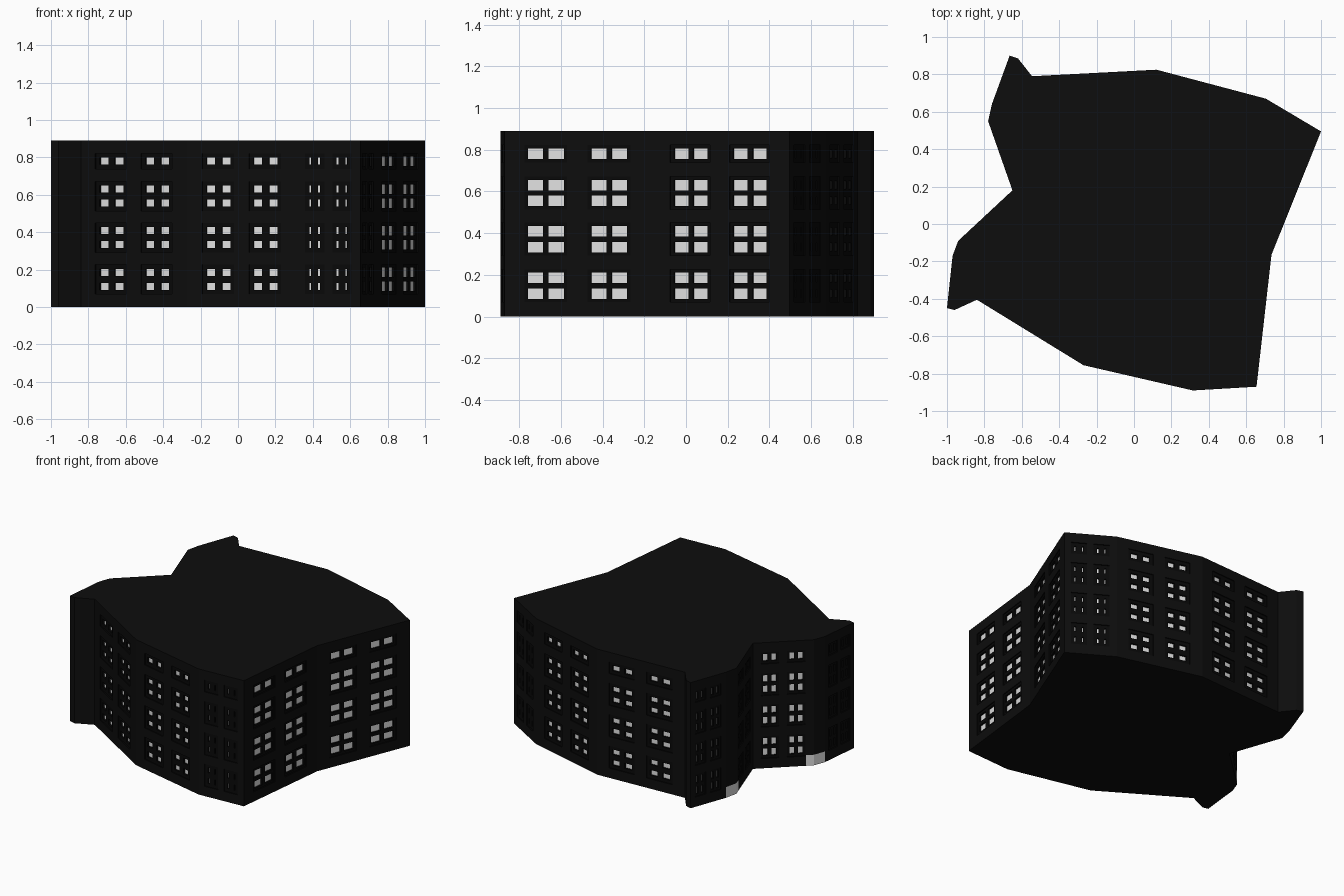
import bpy
import bmesh
from mathutils import Vector

if "Cube" in bpy.data.objects:
    bpy.data.objects.remove(bpy.data.objects["Cube"])

HEIGHT = 0.89
FRAME_DEPTH, PANE_DEPTH = 0.007, 0.02
PITCH_Z = 0.075
ENTRANCE_TOP = 0.075
WIDE, SLIM = 0.038, 0.025          # window bar thickness
STOREYS = [(0.148, 2), (0.371, 2), (0.593, 2), (0.78, 1)]   # centre, pane rows
GROUPS = (0.28, 0.71)              # window groups along a wall


def material(name, colour):
    m = bpy.data.materials.new(name)
    m.use_nodes = True
    m.diffuse_color = (*colour, 1)
    bsdf = m.node_tree.nodes["Principled BSDF"]
    bsdf.inputs["Base Color"].default_value = (*colour, 1)
    bsdf.inputs["Roughness"].default_value = 0.8
    return m


MATERIALS = [material("black_wall", (0.004, 0.004, 0.004)),
             material("dark_frame", (0.0025, 0.0025, 0.0025)),
             material("pale_glass", (0.75, 0.75, 0.75))]
WALL, FRAME, GLASS = range(3)

# Footprint corner, bar thickness (0 = no windows), entrance span on the wall that starts there
PLAN = [
    (0.655, -0.87, SLIM, None), (0.735, -0.165, SLIM, None),
    (1.0, 0.495, WIDE, None), (0.705, 0.67, WIDE, None),
    (0.12, 0.825, WIDE, None), (-0.545, 0.79, 0, None),
    (-0.62, 0.885, 0, None), (-0.665, 0.9, SLIM, None),
    (-0.76, 0.64, 0, (0, 1)), (-0.78, 0.55, SLIM, (0, 0.13)),
    (-0.65, 0.18, SLIM, (0.87, 1)), (-0.94, -0.09, 0, (0, 1)),
    (-0.97, -0.17, SLIM, None), (-1.0, -0.45, 0, None),
    (-0.96, -0.46, 0, None), (-0.84, -0.405, WIDE, None),
    (-0.27, -0.755, WIDE, None), (0.315, -0.89, WIDE, None)]


def window_rects(length, bar):
    """Openings and panes as (u0, u1, z0, z1) rectangles on one wall."""
    pitch = 0.14 * length
    frames, panes = [], []
    for g in GROUPS:
        c = g * length
        for z, rows in STOREYS:
            hw, hh = pitch + 0.004, rows * PITCH_Z / 2 + 0.004
            frames.append((c - hw, c + hw, z - hh, z + hh))
            for side in (-0.5, 0.5):
                for r in range(rows):
                    pu = c + side * pitch
                    pz = z + (r - (rows - 1) / 2) * PITCH_Z
                    w, h = (pitch - bar) / 2, (PITCH_Z - bar) / 2
                    panes.append((pu - w, pu + w, pz - h, pz + h))
    return frames, panes


def inside(rects, u, z):
    return any(a < u < b and c < z < d for a, b, c, d in rects)


def build_wall(bm, start, end, bar, entrance):
    """One wall as a grid of cells, each set back to its own depth."""
    length = (end - start).length
    along = (end - start) / length
    inward = Vector((-along.y, along.x, 0))
    frames, panes = window_rects(length, bar) if bar else ([], [])
    doors = []
    if entrance:
        doors = [(entrance[0] * length, entrance[1] * length, 0, ENTRANCE_TOP)]
    rects = frames + panes + doors
    us = sorted({round(v, 5) for r in rects for v in r[:2]} | {0, round(length, 5)})
    zs = sorted({round(v, 5) for r in rects for v in r[2:]} | {0, HEIGHT})

    def point(u, z, d):
        return bm.verts.new(start + along * u + inward * d + Vector((0, 0, z)))

    def quad(points, mat):
        bm.faces.new([point(*p) for p in points]).material_index = mat

    def cell(i, j):
        if not (0 <= i < len(us) - 1 and 0 <= j < len(zs) - 1):
            return 0, WALL
        u, z = (us[i] + us[i + 1]) / 2, (zs[j] + zs[j + 1]) / 2
        if inside(panes, u, z):
            return PANE_DEPTH, GLASS
        if inside(frames, u, z):
            return FRAME_DEPTH, FRAME
        return 0, GLASS if inside(doors, u, z) else WALL

    for i in range(len(us) - 1):
        for j in range(len(zs) - 1):
            d, mat = cell(i, j)
            u0, u1, z0, z1 = us[i], us[i + 1], zs[j], zs[j + 1]
            quad([(u0, z0, d), (u1, z0, d), (u1, z1, d), (u0, z1, d)], mat)
            # Reveals down from shallower neighbours
            edges = [(-1, 0, (u0, z0), (u0, z1)), (1, 0, (u1, z1), (u1, z0)),
                     (0, -1, (u1, z0), (u0, z0)), (0, 1, (u0, z1), (u1, z1))]
            for di, dj, a, b in edges:
                nd = cell(i + di, j + dj)[0]
                if nd < d:
                    quad([(*a, nd), (*a, d), (*b, d), (*b, nd)], FRAME)


def finish(name, bm):
    bmesh.ops.remove_doubles(bm, verts=bm.verts, dist=0.00005)
    mesh = bpy.data.meshes.new(name)
    bm.to_mesh(mesh)
    bm.free()
    for m in MATERIALS:
        mesh.materials.append(m)
    obj = bpy.data.objects.new(name, mesh)
    bpy.context.collection.objects.link(obj)


# Walls with windows and entrances
corners = [Vector((x, y, 0)) for x, y, _, _ in PLAN]
walls = bmesh.new()
for k, (_, _, bar, entrance) in enumerate(PLAN):
    build_wall(walls, corners[k], corners[(k + 1) % len(corners)], bar, entrance)
finish("walls", walls)

# Flat roof and floor
for name, z in (("roof", HEIGHT), ("floor", 0)):
    slab = bmesh.new()
    ring = corners if z else corners[::-1]
    slab.faces.new([slab.verts.new((c.x, c.y, z)) for c in ring])
    finish(name, slab)
